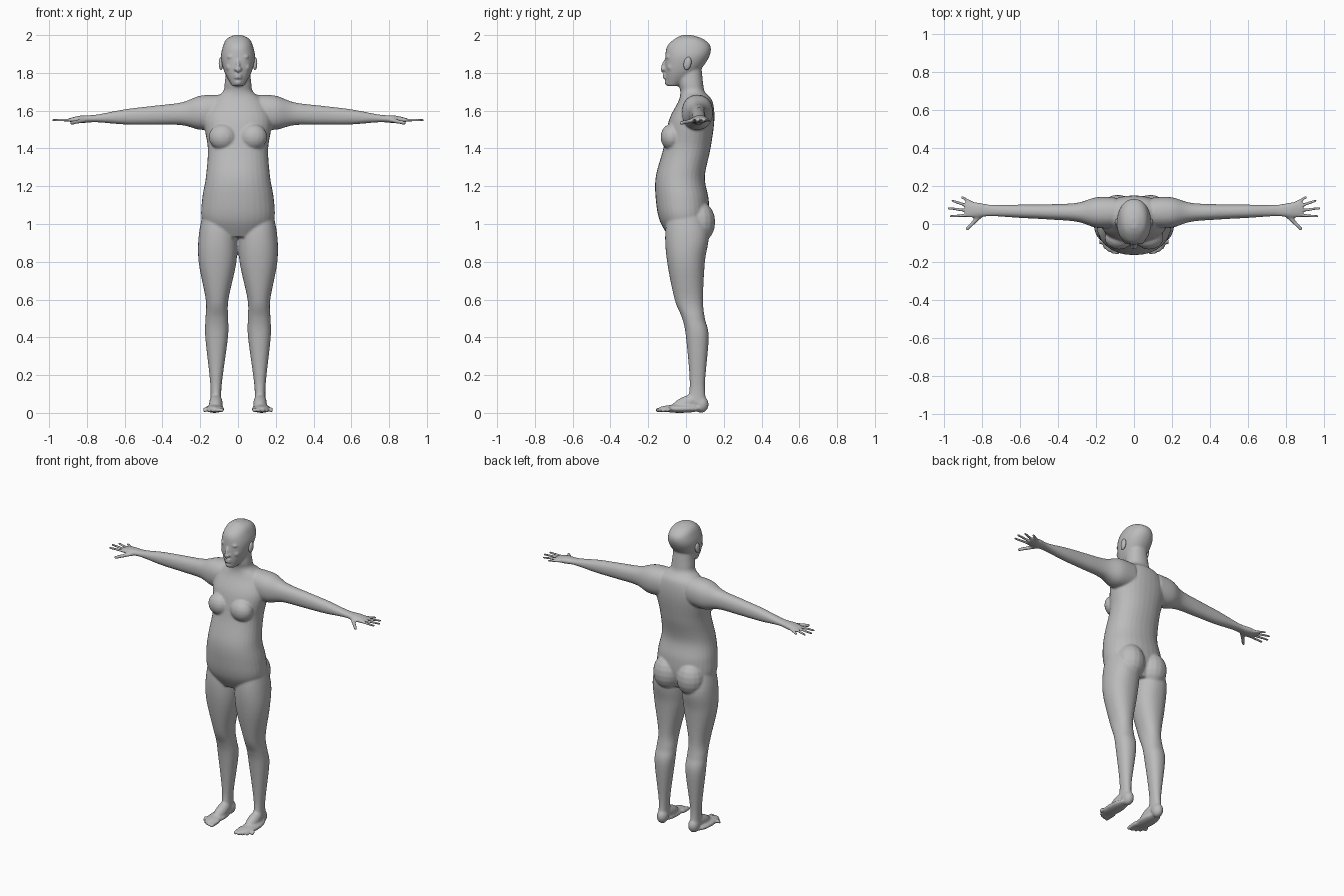
import bpy, bmesh, math
from mathutils import Vector, Matrix

cube = bpy.data.objects.get("Cube")
if cube:
    bpy.data.objects.remove(cube)

skin = bpy.data.materials.new("plain_grey")
skin.use_nodes = True
grey = (.5, .5, .5, 1)
skin.diffuse_color = grey
skin.node_tree.nodes["Principled BSDF"].inputs["Base Color"].default_value = grey

# unit ball that every rounded part is copied from
template = bmesh.new()
bmesh.ops.create_uvsphere(template, u_segments=16, v_segments=10, radius=1)
ball_points = [vert.co.copy() for vert in template.verts]
ball_faces = [[vert.index for vert in face.verts] for face in template.faces]
template.free()


def spline(before, start, end, after, t):
    """Smooth curve from start to end, with tangents taken from the neighbours."""
    tangent_in, tangent_out = (end - before) / 2, (after - start) / 2
    ease = t * t * (3 - 2 * t)
    return (start + (end - start) * ease + tangent_in * t * (1 - t) ** 2
            - tangent_out * t * t * (1 - t))


def loft(bm, rows, place, side=1, steps=6, sides=32, squareness=2.2):
    """Skin a smooth tube; place() turns a row into a centre and two half axes."""
    padded = [rows[0], *rows, rows[-1]]
    dense = []
    for group in zip(padded, padded[1:], padded[2:], padded[3:]):
        for step in range(steps):
            dense.append([spline(*values, step / steps) for values in zip(*group)])
    dense.append(rows[-1])

    rings = []
    for row in dense:
        centre, across, along = place(*row)
        ring = []
        for corner in range(sides):
            angle = math.tau * corner / sides
            cos, sin = [math.copysign(abs(w) ** (2 / squareness), w)
                        for w in (math.cos(angle), math.sin(angle))]
            point = centre + across * cos + along * sin
            point.x *= side
            ring.append(bm.verts.new(point))
        rings.append(ring)

    faces = [bm.faces.new(rings[0]), bm.faces.new(rings[-1])]
    for lower, upper in zip(rings, rings[1:]):
        for corner in range(sides):
            following = (corner + 1) % sides
            faces.append(bm.faces.new((lower[corner], lower[following],
                                       upper[following], upper[corner])))
    bmesh.ops.recalc_face_normals(bm, faces=faces)


def upright(height, half_width, front, back, lean=0):
    centre = Vector((lean, (front + back) / 2, height))
    return centre, Vector((half_width, 0, 0)), Vector((0, (back - front) / 2, 0))


def leg_section(height, half_width, front, back):
    return upright(height, half_width, front, back, lean=.118 - .012 * height)


def arm_section(reach, half_depth, half_height):
    centre = Vector((reach, .06 + .02 * reach * reach, 1.6 - .055 * reach))
    return centre, Vector((0, half_depth, 0)), Vector((0, 0, half_height))


def ball(bm, centre, size, tilt=0):
    matrix = (Matrix.Translation(centre) @ Matrix.Rotation(tilt, 4, "X")
              @ Matrix.Diagonal((*size, 1)))
    verts = [bm.verts.new(matrix @ point) for point in ball_points]
    for face in ball_faces:
        bm.faces.new([verts[index] for index in face])


def both_sides(bm, centre, size, tilt=0):
    x, y, z = centre
    for side in (1, -1):
        ball(bm, (x * side, y, z), size, tilt)


def digit(bm, base, tip, radius, side, count=12):
    """A finger or toe as a slightly tapering run of overlapping balls."""
    for index in range(count):
        t = index / (count - 1)
        point = Vector(base).lerp(Vector(tip), t)
        point.x *= side
        ball(bm, point, [radius * (1 - t / 5)] * 3)


def finish(bm, name):
    mesh = bpy.data.meshes.new(name)
    bm.to_mesh(mesh)
    bm.free()
    mesh.materials.append(skin)
    mesh.shade_smooth()
    part = bpy.data.objects.new(name, mesh)
    bpy.context.collection.objects.link(part)
    return part


# upright rows: height, half width, front, back
torso_and_neck = [(.93, .13, -.09, .09), (1.02, .19, -.14, .12), (1.13, .19, -.16, .12),
                  (1.25, .17, -.16, .1), (1.4, .16, -.12, .13), (1.55, .18, -.09, .15),
                  (1.65, .14, -.04, .14), (1.7, .08, -.03, .1), (1.75, .07, -.04, .09),
                  (1.85, .06, -.04, .08)]
skull = [(1.73, .03, -.1, -.04), (1.8, .07, -.11, .06), (1.88, .09, -.11, .12),
         (1.94, .08, -.1, .13), (1.98, .06, -.06, .09), (2, .02, -.02, .03)]
leg = [(1.1, .07, -.09, .07), (.95, .1, -.11, .12), (.8, .1, -.1, .1), (.6, .06, -.06, .09),
       (.5, .06, -.02, .1), (.4, .06, 0, .12), (.15, .03, .02, .1), (.05, .03, 0, .11)]
# arm rows: reach, half depth, half height
arm = [(.1, .08, .09), (.2, .08, .09), (.3, .05, .06), (.45, .04, .05), (.6, .035, .04),
       (.75, .03, .02), (.83, .04, .02), (.89, .04, .01)]

body = bmesh.new()
loft(body, torso_and_neck, upright)
loft(body, skull, upright)

# chest and buttocks
both_sides(body, (.08, -.075, 1.46), (.075, .06, .07))
both_sides(body, (.085, .07, 1.01), (.09, .085, .11))

# face: nose, nostrils, brow, cheeks, lips and chin
ball(body, (0, -.115, 1.84), (.01, .015, .04), tilt=-.35)
both_sides(body, (.01, -.12, 1.82), (.01, .013, .01))
both_sides(body, (.035, -.095, 1.885), (.025, .012, .008))
both_sides(body, (.045, -.08, 1.83), (.02, .02, .02))
for lip_height in (1.775, 1.79):
    ball(body, (0, -.11, lip_height), (.022, .014, .006))
ball(body, (0, -.1, 1.75), (.02, .013, .015))

for side in (1, -1):
    loft(body, arm, arm_section, side)
    loft(body, leg, leg_section, side)

    # four fingers fan out from the wrist, with a thumb in front
    wrist = Vector((.76, .055, 1.55))
    for finger in range(4):
        angle = .2 * finger - .07
        direction = Vector((math.cos(angle), math.sin(angle), 0))
        length = .22 - .012 * (finger - 1) ** 2
        digit(body, wrist + direction * .1, wrist + direction * length, .01, side)
    digit(body, (.81, .045, 1.55), (.88, -.025, 1.535), .013, side)

    # heel, instep and sole
    ball(body, (.115 * side, .08, .045), (.034, .04, .045))
    ball(body, (.117 * side, 0, .05), (.036, .09, .038), tilt=.42)
    ball(body, (.125 * side, -.03, .022), (.05, .12, .022))

    # toes shorten towards the outside
    for toe in range(5):
        x = .087 + .022 * toe
        radius = .015 - .001 * toe
        digit(body, (x, -.09, .02), (x, .003 * toe * toe - .15, radius), radius, side, count=6)

# fuse the body into one smooth skin
figure = finish(body, "body")
fuse = figure.modifiers.new("fuse", "REMESH")
fuse.mode = "VOXEL"
fuse.voxel_size = .0065
fuse.use_smooth_shade = True
soften = figure.modifiers.new("soften", "SMOOTH")
soften.iterations = 4

# eyes and ears
for side, word in ((1, "left"), (-1, "right")):
    eye = bmesh.new()
    ball(eye, (.033 * side, -.09, 1.866), (.014, .01, .007))
    finish(eye, word + "_eye")
    ear = bmesh.new()
    ball(ear, (.09 * side, .008, 1.85), (.012, .02, .035), tilt=-.2)
    finish(ear, word + "_ear")
